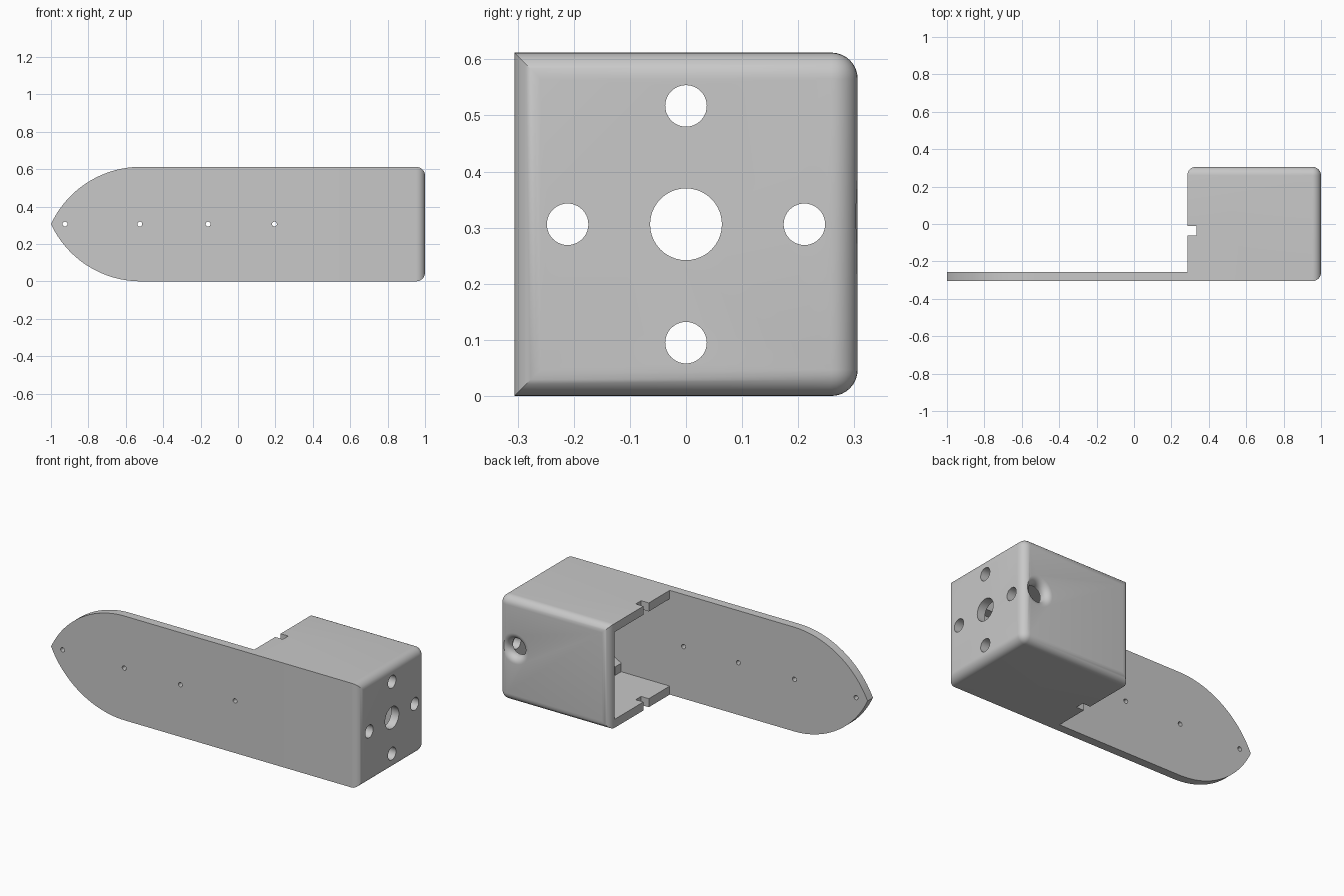
import bpy, bmesh, math
from mathutils import Matrix, Vector

if "Cube" in bpy.data.objects:
    bpy.data.objects.remove(bpy.data.objects["Cube"], do_unlink=True)

HALF = 0.306          # half of the square section
WALL = 0.05
OPEN_X = 0.285        # open end of the box
MID = HALF            # height of the centre line

grey = bpy.data.materials.new("plain_grey")
grey.use_nodes = True
grey.diffuse_color = (0.58, 0.58, 0.58, 1)
grey.node_tree.nodes["Principled BSDF"].inputs["Base Color"].default_value = grey.diffuse_color


def add_object(name, bm):
    bmesh.ops.recalc_face_normals(bm, faces=bm.faces)
    mesh = bpy.data.meshes.new(name)
    bm.to_mesh(mesh)
    bm.free()
    mesh.materials.append(grey)
    obj = bpy.data.objects.new(name, mesh)
    bpy.context.collection.objects.link(obj)
    return obj


def box_mesh(low, high):
    low, high = Vector(low), Vector(high)
    bm = bmesh.new()
    bmesh.ops.create_cube(bm, size=1, matrix=Matrix.Translation((low + high) / 2)
                          @ Matrix.Diagonal((high - low).to_4d()))
    return bm


def prism(name, outline, y0, y1):
    """Extrude an (x, z) outline along y."""
    bm = bmesh.new()
    face = bm.faces.new([bm.verts.new((x, y0, z)) for x, z in outline])
    new = bmesh.ops.extrude_face_region(bm, geom=[face])["geom"]
    bmesh.ops.translate(bm, vec=(0, y1 - y0, 0),
                        verts=[g for g in new if isinstance(g, bmesh.types.BMVert)])
    return add_object(name, bm)


def rod(centre, radius, axis, depth=0.2, sides=40):
    bm = bmesh.new()
    turn = Matrix.Rotation(math.pi / 2, 4, "Y" if axis == "X" else "X")
    bmesh.ops.create_cone(bm, cap_ends=True, segments=sides, radius1=radius, radius2=radius,
                          depth=depth, matrix=Matrix.Translation(centre) @ turn)
    return add_object("hole_cutter", bm)


def combine(target, other, operation):
    mod = target.modifiers.new("combine", "BOOLEAN")
    mod.operation, mod.solver, mod.object = operation, "EXACT", other
    bpy.ops.object.select_all(action="DESELECT")
    bpy.context.view_layer.objects.active = target
    target.select_set(True)
    bpy.ops.object.modifier_apply(modifier=mod.name)
    bpy.data.objects.remove(other, do_unlink=True)


# Housing: block with rounded end and back edges
bm = box_mesh((OPEN_X, -HALF, 0), (1, HALF, 2 * HALF))
rounded = [e for e in bm.edges
           if all(v.co.x > 0.9 for v in e.verts) or all(v.co.y > 0.2 for v in e.verts)]
bmesh.ops.bevel(bm, geom=rounded, offset=0.047, segments=8, profile=0.5, affect="EDGES")
housing = add_object("mounting_housing", bm)

# Hollow interior, open at one end
cavity = add_object("cavity_cutter", box_mesh((OPEN_X - 0.1, WALL - HALF, WALL),
                                              (1 - WALL, HALF - WALL, 2 * HALF - WALL)))
combine(housing, cavity, "DIFFERENCE")

# Long plate with a pointed, arched tip
ARC_X, RADIUS = -0.52, 0.529
STEPS = 24
sweep = math.acos((RADIUS - MID) / RADIUS)
arch = []
for i in range(STEPS + 1):
    a = sweep * i / STEPS
    arch.append((ARC_X - RADIUS * math.sin(a), 2 * HALF - RADIUS * (1 - math.cos(a))))
arch[-1] = (-1, MID)
lower = [(x, 2 * MID - z) for x, z in reversed(arch[:-1])]
end_x = OPEN_X + 0.03
plate = prism("plate", [(end_x, 2 * HALF)] + arch + lower + [(end_x, 0)], -HALF, WALL - HALF)
combine(housing, plate, "UNION")

# Slot across the upper and lower walls
slot = add_object("slot_cutter", box_mesh((OPEN_X - 0.1, -0.062, -0.1),
                                          (OPEN_X + WALL, -0.012, 2 * HALF + 0.1)))
combine(housing, slot, "DIFFERENCE")

# End wall: large centre hole with four around it
combine(housing, rod((1, 0, MID), 0.064, "X"), "DIFFERENCE")
for i in range(4):
    a = i * math.pi / 2
    combine(housing, rod((1, 0.211 * math.cos(a), MID + 0.211 * math.sin(a)), 0.037, "X"),
            "DIFFERENCE")

# Small fixing holes along the plate
for x in (-0.925, -0.525, -0.16, 0.195):
    combine(housing, rod((x, -HALF, MID), 0.013, "Y", sides=20), "DIFFERENCE")

# Back wall hole with a softly flared mouth
INNER, FLARE = 0.05, 0.04
profile = [(0, 0.05), (INNER + FLARE, 0.05)]
for i in range(9):
    a = math.pi / 2 * i / 8
    profile.append((INNER + FLARE * (1 - math.sin(a)), -FLARE * (1 - math.cos(a))))
profile += [(INNER, -0.1), (0, -0.1)]
bm = bmesh.new()
centre = Vector((0.895, HALF, 0.32))
verts = [bm.verts.new(centre + Vector((r, d, 0))) for r, d in profile]
edges = [bm.edges.new(pair) for pair in zip(verts, verts[1:])]
bmesh.ops.spin(bm, geom=verts + edges, cent=centre, axis=(0, 1, 0),
               angle=2 * math.pi, steps=40)
bmesh.ops.remove_doubles(bm, verts=bm.verts, dist=0.0001)
combine(housing, add_object("flare_cutter", bm), "DIFFERENCE")

# Sloped braces in the two inner front corners
brace = [(0.6, 0.045), (0.6, 0.1), (0.68, 0.15), (0.96, 0.15), (0.96, 0.045)]
for name, flip in (("lower_brace", False), ("upper_brace", True)):
    outline = [(x, 2 * MID - z if flip else z) for x, z in brace]
    prism(name, outline, WALL - HALF - 0.005, -0.2)

bpy.ops.object.select_all(action="DESELECT")
housing.select_set(True)
bpy.context.view_layer.objects.active = housing
bpy.ops.object.shade_smooth_by_angle(angle=math.radians(30))
